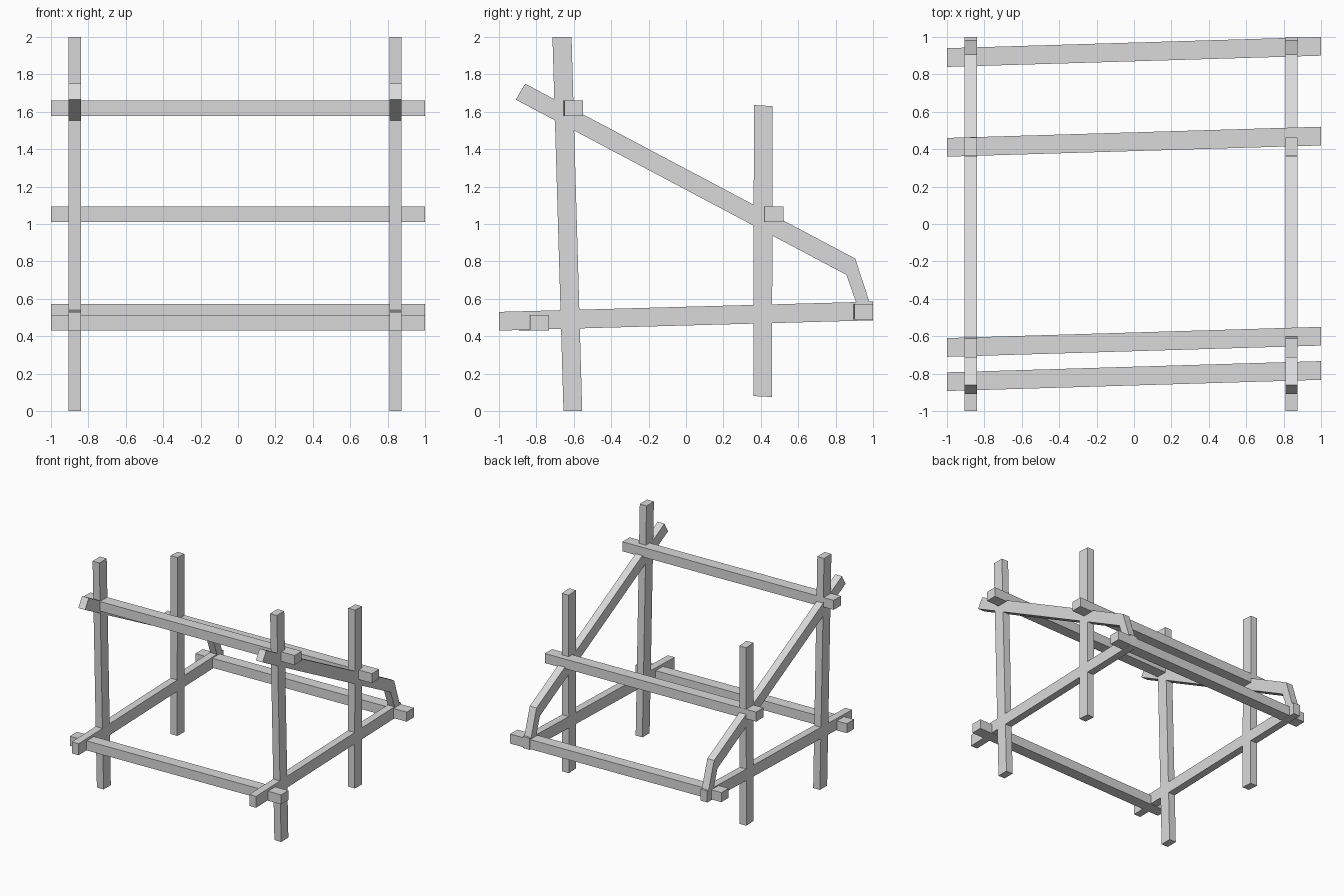
import bpy
import bmesh
from mathutils import Vector

cube = bpy.data.objects.get("Cube")
if cube:
    bpy.data.objects.remove(cube, do_unlink=True)

# Single plain material
grey = bpy.data.materials.new("plain_grey")
grey.use_nodes = True
colour = (0.7, 0.7, 0.7, 1)
grey.diffuse_color = colour
grey.node_tree.nodes["Principled BSDF"].inputs["Base Color"].default_value = colour


def prism(name, outline, sweep):
    """Extrude a closed 3D outline along the sweep vector."""
    bm = bmesh.new()
    face = bm.faces.new([bm.verts.new(p) for p in outline])
    new = bmesh.ops.extrude_face_region(bm, geom=[face])["geom"]
    verts = [v for v in new if isinstance(v, bmesh.types.BMVert)]
    bmesh.ops.translate(bm, verts=verts, vec=Vector(sweep))
    bmesh.ops.recalc_face_normals(bm, faces=bm.faces)
    mesh = bpy.data.meshes.new(name)
    bm.to_mesh(mesh)
    bm.free()
    mesh.materials.append(grey)
    obj = bpy.data.objects.new(name, mesh)
    bpy.context.collection.objects.link(obj)
    return obj


# Side frame timbers, outlined in the y-z plane
side_parts = {
    "front_post": [(-0.655, 0), (-0.555, 0), (-0.612, 2), (-0.714, 2)],
    "back_post": [(0.36, 0.08), (0.46, 0.075), (0.463, 1.63), (0.363, 1.636)],
    "bottom_rail": [(-1, 0.43), (1, 0.485), (1, 0.585), (-1, 0.53)],
    "sloping_brace": [(-0.91, 1.665), (-0.86, 1.75), (0.905, 0.815),
                      (0.985, 0.57), (0.92, 0.55), (0.858, 0.728)],
}
for side, x in (("right", -0.905), ("left", 0.81)):
    for part, profile in side_parts.items():
        prism(f"{side}_{part}", [(x, y, z) for y, z in profile], (0.065, 0, 0))

# Cross beams, slightly skewed in plan: centre y and bottom z
beams = {
    "back_cross_beam": (0.92, 0.49),
    "middle_cross_beam": (0.44, 1.01),
    "upper_cross_beam": (-0.63, 1.577),
    "lower_front_cross_beam": (-0.813, 0.43),
}
half, skew = 0.05, 0.03
for name, (y, z) in beams.items():
    plan = [(-1, y - skew - half, z), (1, y + skew - half, z),
            (1, y + skew + half, z), (-1, y - skew + half, z)]
    prism(name, plan, (0, 0, 0.083))
